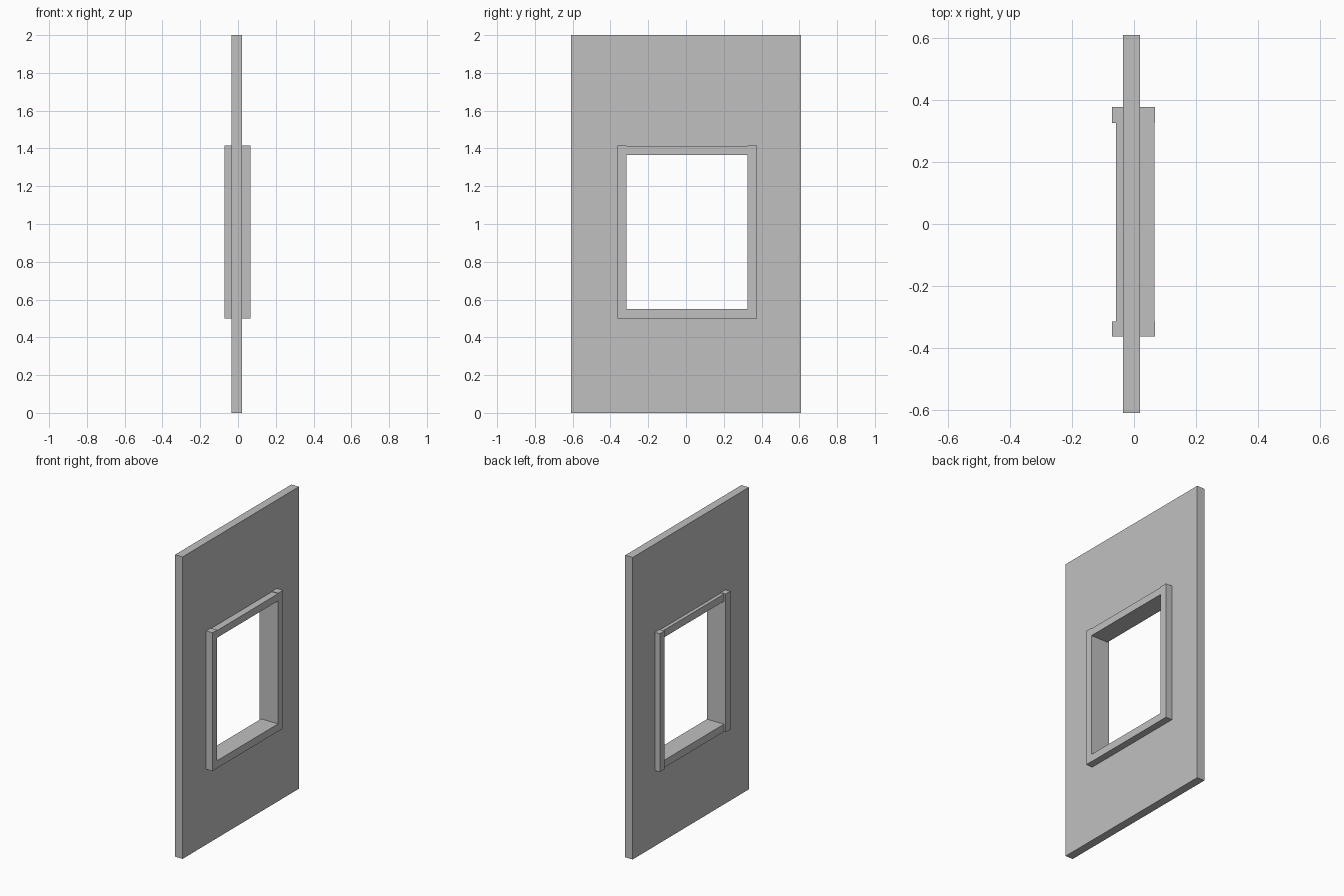
import bpy
import bmesh

cube = bpy.data.objects.get("Cube")
if cube:
    bpy.data.objects.remove(cube, do_unlink=True)

grey = bpy.data.materials.new("light_grey")
grey.use_nodes = True
colour = (0.53, 0.53, 0.53, 1)
grey.diffuse_color = colour
grey.node_tree.nodes["Principled BSDF"].inputs["Base Color"].default_value = colour


def finish(name, bm):
    bmesh.ops.recalc_face_normals(bm, faces=bm.faces)
    mesh = bpy.data.meshes.new(name)
    bm.to_mesh(mesh)
    bm.free()
    mesh.materials.append(grey)
    obj = bpy.data.objects.new(name, mesh)
    bpy.context.collection.objects.link(obj)


def box(name, x, y, z):
    bm = bmesh.new()
    bmesh.ops.create_cube(bm, size=1)
    for v in bm.verts:
        v.co = [lo + (hi - lo) * (c + 0.5) for c, (lo, hi) in zip(v.co, (x, y, z))]
    finish(name, bm)


def pierced_panel(name, x, outer, inner):
    """Flat slab with a rectangular opening; rectangles are (y0, y1, z0, z1)."""
    bm = bmesh.new()

    def loop(r, at):
        return [bm.verts.new((at, r[i], r[j])) for i, j in ((0, 2), (1, 2), (1, 3), (0, 3))]

    o0, i0, i1, o1 = (loop(r, at) for r, at in
                      ((outer, x[0]), (inner, x[0]), (inner, x[1]), (outer, x[1])))
    for a, b in ((o0, i0), (i0, i1), (i1, o1), (o1, o0)):
        for k in range(4):
            n = (k + 1) % 4
            bm.faces.new((a[k], a[n], b[n], b[k]))
    finish(name, bm)


# Frame limits: outer edge and clear opening
Y0, Y1, Z0, Z1 = -0.362, 0.376, 0.5, 1.416
A0, A1, B0, B1 = -0.314, 0.325, 0.55, 1.364

# Wall panel
pierced_panel("wall_panel", (-0.035, 0.02), (-0.608, 0.608, 0, 2), (Y0, Y1, Z0, Z1 - 0.004))

# Full-height posts, proud of the rails on the right-hand face
post_x, rail_x = (-0.071, 0.067), (-0.058, 0.066)
box("front_post", post_x, (Y0, A0), (Z0, Z1))
box("back_post", post_x, (A1, Y1), (Z0, Z1))

# Rails between the posts
box("bottom_rail", rail_x, (A0, A1), (Z0, B0))
box("top_rail", rail_x, (A0, A1), (B1, Z1 - 0.004))
